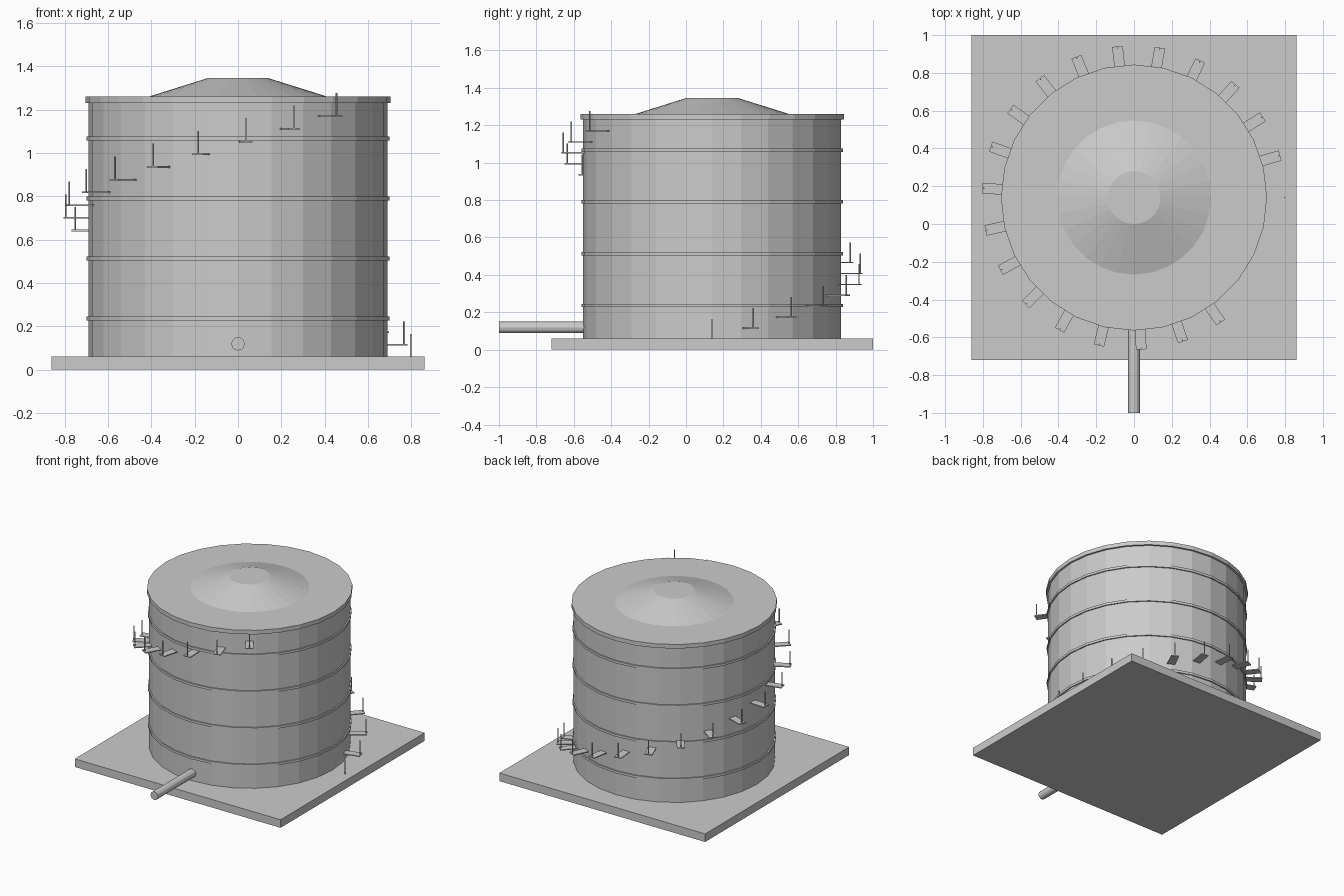
import bpy
import math
from mathutils import Matrix, Vector

if "Cube" in bpy.data.objects:
    bpy.data.objects.remove(bpy.data.objects["Cube"])

CX, CY = 0.0, 0.14   # tank axis
SIDES = 28


def cyl(name, r1, r2, z0, z1, sides=SIDES):
    bpy.ops.mesh.primitive_cone_add(vertices=sides, radius1=r1, radius2=r2,
                                    depth=z1 - z0, location=(CX, CY, (z0 + z1) / 2))
    bpy.context.object.name = name
    return bpy.context.object


def box(name, size, centre, angle=0.0):
    # centre is relative to the tank axis, then turned about it
    bpy.ops.mesh.primitive_cube_add(size=1)
    ob = bpy.context.object
    ob.name = name
    ob.data.transform(Matrix.Diagonal((*size, 1)))
    ob.location = Vector((CX, CY, 0)) + Matrix.Rotation(angle, 3, 'Z') @ Vector(centre)
    ob.rotation_euler.z = angle
    return ob


# Foundation slab
box("foundation_slab", (1.72, 1.72, 0.061), (0, 0, 0.0305))

# Tank shell, top rim and conical roof
cyl("tank_shell", 0.69, 0.69, 0.055, 1.25)
cyl("top_rim", 0.704, 0.704, 1.23, 1.261)
cyl("roof_cone", 0.424, 0.14, 1.256, 1.345)

# Stiffening bands
for i in range(4):
    z = 0.236 + 0.277 * i
    cyl(f"band_{i + 1}", 0.699, 0.699, z - 0.009, z + 0.009)

# Outlet pipe at the front
bpy.ops.mesh.primitive_cylinder_add(vertices=12, radius=0.031, depth=0.5,
                                    location=(0, -0.75, 0.119),
                                    rotation=(math.pi / 2, 0, 0))
bpy.context.object.name = "outlet_pipe"

# Spiral stair treads, each with a handrail post
for i in range(20):
    a = 0.28 * i
    z = 0.056 + 0.0586 * i
    box(f"stair_tread_{i + 1}", (0.125, 0.056, 0.007), (0.7425, 0, z), a)
    box(f"handrail_post_{i + 1}", (0.006, 0.006, 0.108), (0.797, 0, z + 0.054), a)
